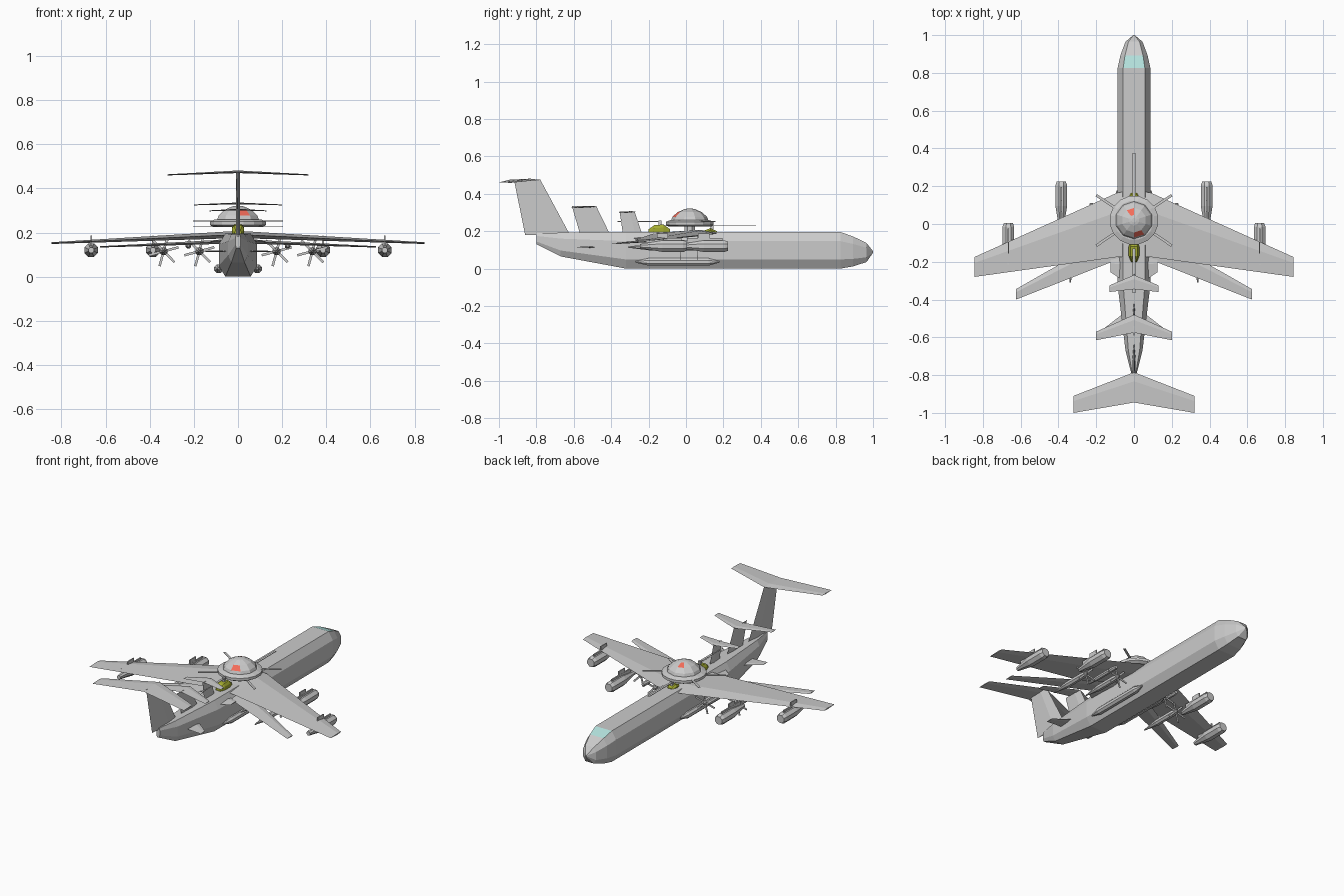
import bpy, bmesh, math
from mathutils import Vector

if "Cube" in bpy.data.objects:
    bpy.data.objects.remove(bpy.data.objects["Cube"])


def mat(name, col):
    m = bpy.data.materials.new(name)
    m.diffuse_color = (*col, 1)
    m.use_nodes = True
    m.node_tree.nodes["Principled BSDF"].inputs["Base Color"].default_value = m.diffuse_color
    return m


GREY = mat("grey_paint", (0.6, 0.6, 0.6))
TEAL = mat("teal_glass", (0.45, 0.75, 0.72))
OLIVE = mat("olive_paint", (0.38, 0.42, 0.03))
RED = mat("red_panel", (0.9, 0.15, 0.1))


def finish(name, bm, mats=()):
    bmesh.ops.recalc_face_normals(bm, faces=bm.faces[:])
    me = bpy.data.meshes.new(name)
    bm.to_mesh(me)
    bm.free()
    for m in mats:
        me.materials.append(m)
    ob = bpy.data.objects.new(name, me)
    bpy.context.collection.objects.link(ob)
    return ob


def loft(name, rings, mats=(), paint=None):
    """Skin a list of equal point rings, cap both ends."""
    bm = bmesh.new()
    vs = [[bm.verts.new(p) for p in r] for r in rings]
    n = len(vs[0])
    for k in range(len(vs) - 1):
        for i in range(n):
            j = (i + 1) % n
            f = bm.faces.new((vs[k][i], vs[k][j], vs[k + 1][j], vs[k + 1][i]))
            if paint:
                f.material_index = paint(k, i)
    bm.faces.new(vs[0])
    bm.faces.new(vs[-1][::-1])
    return finish(name, bm, mats)


def octagon(y, w, zb, zt, x=0.0, fx=0.66, fz=0.5):
    c, h = (zb + zt) / 2, (zt - zb) / 2
    pts = [(fx, 1), (1, fz), (1, -fz), (fx, -1), (-fx, -1), (-1, -fz), (-1, fz), (-fx, 1)]
    return [(x + w * a, y, c + h * b) for a, b in pts]


def pod(name, x, z, rings, mats=()):
    return loft(name, [octagon(y, r, z - r, z + r, x, 0.414, 0.414) for y, r in rings], mats)


def wing(name, stations):
    """Stations (x, lead_y, trail_y, z, thickness), mirrored to both sides."""
    full = [(-s[0],) + s[1:] for s in reversed(stations) if s[0] > 0] + stations
    loft(name, [[(x, a, z), (x, a + (b - a) * .3, z + t / 2), (x, b, z),
                 (x, a + (b - a) * .3, z - t / 2)] for x, a, b, z, t in full])


def fin(name, root, tip, z0, z1, t):
    loft(name, [[(0, a, z), (t / 2, a + (b - a) * .35, z), (0, b, z), (-t / 2, a + (b - a) * .35, z)]
                for (a, b), z in ((root, z0), (tip, z1))])


def box(name, lo, hi, mats=()):
    (a, b, c), (d, e, f) = lo, hi
    return loft(name, [[(a, y, c), (d, y, c), (d, y, f), (a, y, f)] for y in (b, e)], mats)


def blade(name, p, q, w, flat):
    """Thin strip from p to q with its width across the rotation plane."""
    p, q, n = Vector(p), Vector(q), Vector(flat)
    s = (q - p).cross(n).normalized() * w / 2
    n = n * 0.0015
    loft(name, [[v + s + n, v - s + n, v - s - n, v + s - n] for v in (p, q)])


# Fuselage with glazed cockpit panel
body = [(-.8, .012, .13, .19), (-.67, .045, .065, .192), (-.32, .087, 0, .196), (.825, .087, 0, .196),
        (.893, .072, .012, .172), (.965, .045, .035, .137), (1, .004, .085, .093)]
loft("fuselage", [octagon(*r) for r in body], (GREY, TEAL), lambda k, i: int(k == 3 and i == 7))

# Wings and tailplanes
wing("main_wing", [(0, .18, -.17, .19, .035), (.09, .165, -.175, .187, .03), (.845, -.175, -.28, .152, .008)])
wing("rear_wing", [(0, 0, -.18, .16, .02), (.09, -.04, -.19, .157, .018), (.625, -.345, -.4, .135, .006)])
wing("small_wing", [(0, -.16, -.29, .165, .014), (.08, -.18, -.285, .163, .01), (.125, -.19, -.255, .16, .006)])
wing("low_tailplane", [(0, -.43, -.58, .115, .01), (.155, -.55, -.595, .115, .004)])
wing("main_tailplane", [(0, -.785, -.945, .475, .012), (.32, -.91, -1, .461, .005)])
wing("mid_tailplane", [(0, -.48, -.575, .332, .008), (.2, -.57, -.615, .325, .004)])
wing("small_tailplane", [(0, -.27, -.345, .304, .007), (.13, -.325, -.36, .298, .004)])

# Fins
fin("main_fin", (-.62, -.86), (-.78, -.92), .18, .477, .016)
fin("mid_fin", (-.405, -.565), (-.48, -.61), .18, .334, .012)
fin("small_fin", (-.23, -.335), (-.275, -.355), .17, .306, .01)

for side, s in (("left", -1), ("right", 1)):
    # Jet engines and pylons
    for label, x, y in (("inner", .385, .225), ("outer", .665, .005)):
        pod(f"{label}_jet_{side}", s * x, .12,
            [(y, .024), (y - .02, .031), (y - .13, .031), (y - .19, .021), (y - .25, .012)])
        box(f"{label}_pylon_{side}", (s * x - .004, y - .22, .14), (s * x + .004, y - .03, .163))
        box(f"{label}_pylon_tip_{side}", (s * x - .003, y - .16, .16), (s * x + .003, y - .1, .187))
    # Propeller engines
    for label, x, y in (("inner", .175, .06), ("outer", .337, -.03)):
        pod(f"{label}_prop_engine_{side}", s * x, .115,
            [(y + .02, .003), (y, .012), (y - .02, .018), (y - .16, .018), (y - .28, .003)])
        for i in range(6):
            a = i * math.pi / 3 + .26
            blade(f"{label}_prop_blade_{side}_{i}", (s * x, y, .115),
                  (s * x + .07 * math.cos(a), y, .115 + .07 * math.sin(a)), .011, (0, 1, 0))
    pod(f"small_engine_{side}", s * .225, .14, [(.11, .009), (.09, .013), (-.06, .013), (-.14, .006)])
    # Wheel sponsons
    pod(f"sponson_{side}", s * .088, .036, [(-.27, .004), (-.2, .02), (.12, .02), (.178, .004)])

# Radar dish and dome
CY = .02


def turned(name, profile, n, mats=(), paint=None):
    loft(name, [[(r * math.cos(2 * math.pi * (i + .5) / n), CY + r * math.sin(2 * math.pi * (i + .5) / n), z)
                 for i in range(n)] for r, z in profile], mats, paint)


turned("radar_neck", [(.03, .18), (.03, .23)], 8)
turned("radar_dish", [(.115, .225), (.13, .234), (.13, .25), (.105, .26)], 16)
turned("radar_dome", [(.1, .258), (.092, .277), (.065, .302), (.028, .318), (.012, .321)], 10, (GREY, RED),
       lambda k, i: int((k, i) in ((1, 7), (2, 2))))

# Olive rotor housings
loft("rear_rotor_housing", [octagon(y, w, .17, z) for y, w, z in
                            ((-.2, .016, .21), (-.17, .028, .232), (-.12, .028, .236), (-.085, .018, .21))], (OLIVE,))
loft("front_rotor_housing", [octagon(y, w, .17, z) for y, w, z in
                             ((.09, .028, .2), (.13, .03, .216), (.165, .018, .2))], (OLIVE,))

# Rotor blades and masts
blade("front_blade", (0, .14, .228), (0, .375, .228), .014, (0, 0, 1))
blade("rear_blade", (0, -.13, .252), (0, -.365, .252), .014, (0, 0, 1))
for s in (-1, 1):
    blade("front_side_blade", (0, .02, .228), (s * .2, -.115, .228), .014, (0, 0, 1))
    blade("rear_side_blade", (0, .02, .252), (s * .2, .152, .252), .014, (0, 0, 1))
box("rear_mast", (-.008, -.148, .225), (.008, -.13, .257))
box("front_mast", (-.008, .13, .2), (.008, .148, .232))
